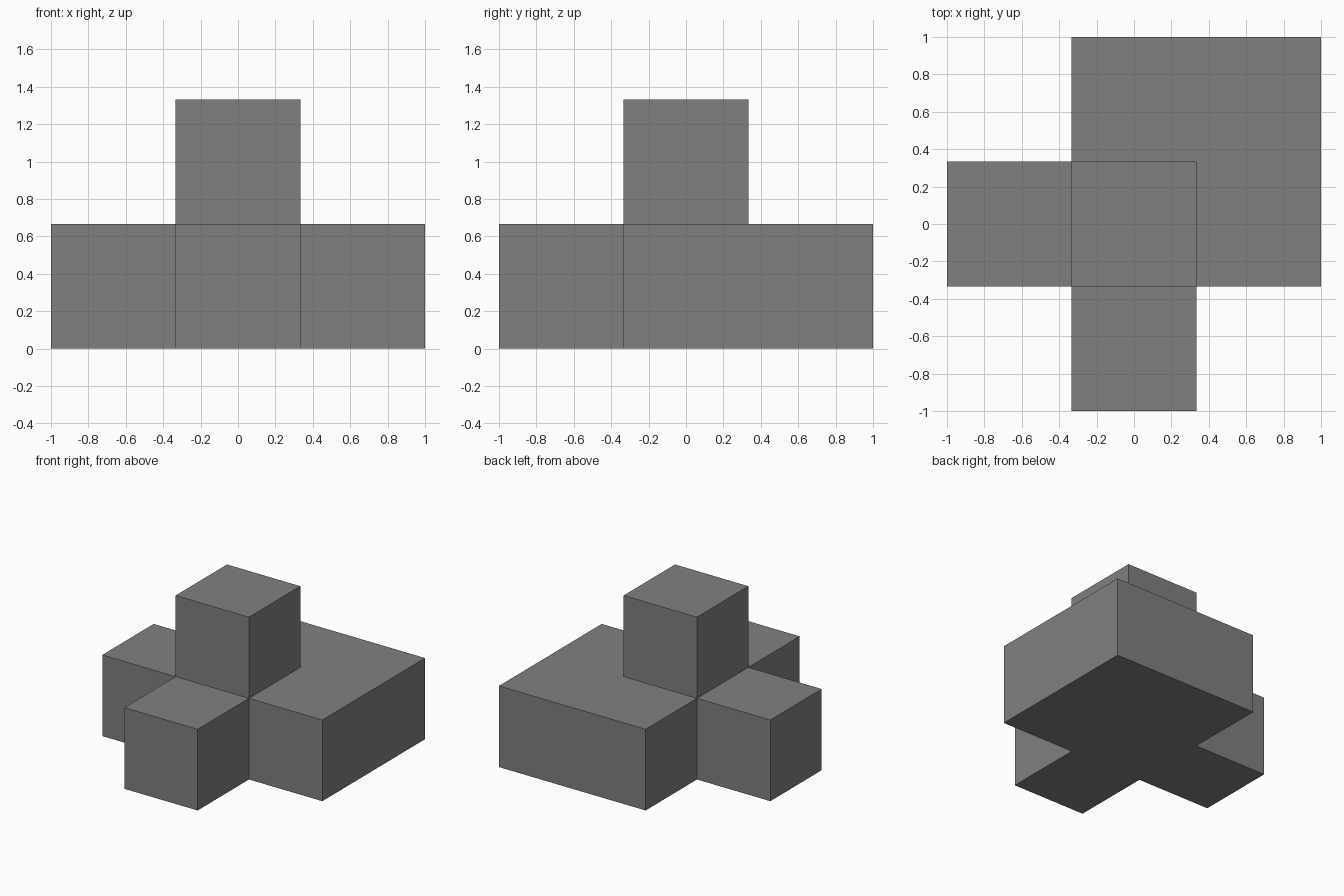
import bpy, bmesh
from mathutils import Vector

if "Cube" in bpy.data.objects:
    bpy.data.objects.remove(bpy.data.objects["Cube"])

S = 2 / 3  # edge length of one cube cell

# Occupied cells: cross-shaped base with one filled corner, and a top cube
cells = {(0, 0, 0), (-1, 0, 0), (1, 0, 0), (0, -1, 0), (0, 1, 0), (1, 1, 0), (0, 0, 1)}

grey = bpy.data.materials.new("mid_grey")
grey.diffuse_color = (0.216, 0.216, 0.216, 1)
grey.use_nodes = True
grey.node_tree.nodes["Principled BSDF"].inputs["Base Color"].default_value = grey.diffuse_color

# Outer skin: one quad wherever a cell has no neighbour
bm = bmesh.new()
for c in cells:
    centre = Vector((c[0], c[1], c[2] + 0.5)) * S
    for axis in range(3):
        for sign in (-1, 1):
            n = [0, 0, 0]
            n[axis] = sign
            if tuple(a + b for a, b in zip(c, n)) in cells:
                continue
            u, v = Vector((0, 0, 0)), Vector((0, 0, 0))
            u[(axis + 1) % 3] = S / 2
            v[(axis + 2) % 3] = S / 2 * sign
            mid = centre + Vector(n) * S / 2
            bm.faces.new([bm.verts.new(mid + p) for p in (-u - v, u - v, u + v, -u + v)])

# Weld and merge flat neighbours into clean faces
bmesh.ops.remove_doubles(bm, verts=bm.verts[:], dist=1e-4)
bmesh.ops.dissolve_limit(bm, angle_limit=0.01, verts=bm.verts[:], edges=bm.edges[:])
bmesh.ops.recalc_face_normals(bm, faces=bm.faces[:])

mesh = bpy.data.meshes.new("cube_cluster")
bm.to_mesh(mesh)
bm.free()
mesh.materials.append(grey)
bpy.context.collection.objects.link(bpy.data.objects.new("cube_cluster", mesh))
